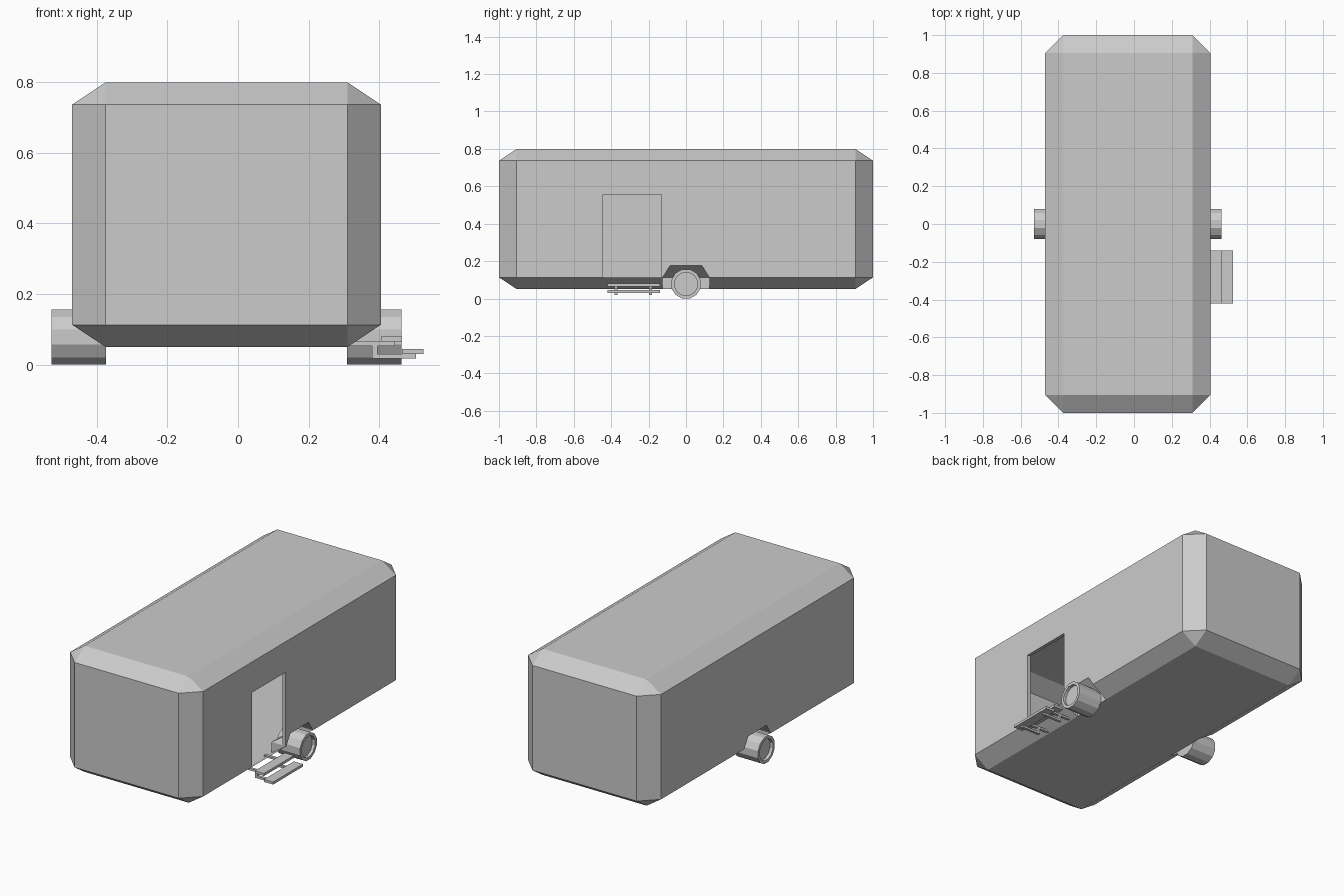
import bpy, bmesh
from math import radians
from mathutils import Matrix, Vector

if "Cube" in bpy.data.objects:
    bpy.data.objects.remove(bpy.data.objects["Cube"])

CX = -0.0325          # body centre line
HALF = 0.4375         # body half width


def finish(bm, name):
    bmesh.ops.recalc_face_normals(bm, faces=bm.faces)
    me = bpy.data.meshes.new(name)
    bm.to_mesh(me)
    bm.free()
    ob = bpy.data.objects.new(name, me)
    bpy.context.collection.objects.link(ob)
    return ob


def hull(name, pts):
    bm = bmesh.new()
    for p in pts:
        bm.verts.new(p)
    bmesh.ops.convex_hull(bm, input=bm.verts)
    bmesh.ops.dissolve_limit(bm, angle_limit=radians(1), verts=bm.verts, edges=bm.edges)
    return finish(bm, name)


def box(name, x, y, z):
    return hull(name, [(a, b, c) for a in x for b in y for c in z])


# Chamfered trailer body
pts = []
for sx in (-1, 1):
    for sy in (-1, 1):
        for sz in (-1, 1):
            full = (HALF, 1.0, 0.375)
            inset = (HALF - 0.095, 0.905, 0.312)
            for k in range(3):
                p = [full[i] if i == k else inset[i] for i in range(3)]
                pts.append((CX + sx * p[0], sy * p[1], 0.425 + sz * p[2]))
body = hull("trailer_body", pts)

# Wheel wells cut into both lower edges
for side, s in (("left", -1), ("right", 1)):
    x0, x1 = CX + s * (HALF - 0.096), CX + s * (HALF + 0.095)
    prof = [(-0.125, -0.05), (0.125, -0.05), (-0.125, 0.113), (0.125, 0.113)]
    roof = [(-0.045, 0.237), (0.045, 0.237)]
    cutter = hull(side + "_well_cutter",
                  [(x0, y, z) for y, z in prof] + [(x1, y, z) for y, z in prof + roof])
    cutter.hide_render = True
    mod = body.modifiers.new(side + "_well", 'BOOLEAN')
    mod.operation = 'DIFFERENCE'
    mod.solver = 'EXACT'
    mod.object = cutter
    bpy.context.view_layer.objects.active = body
    bpy.ops.object.modifier_apply(modifier=mod.name)
    bpy.data.objects.remove(cutter)

# Open doorway in the right wall, with a thin jamb
bm = bmesh.new()
bm.from_mesh(body.data)
wall_x = CX + HALF
for co, no in (((0, 0, 0.555), (0, 0, 1)), ((0, -0.445, 0), (0, 1, 0)), ((0, -0.13, 0), (0, 1, 0))):
    faces = [f for f in bm.faces if f.normal.x > 0.99 and f.calc_center_median().x > wall_x - 0.01]
    geom = faces + list({e for f in faces for e in f.edges}) + list({v for f in faces for v in f.verts})
    bmesh.ops.bisect_plane(bm, geom=geom, dist=1e-5, plane_co=co, plane_no=no)
    bm.normal_update()
door = []
for f in bm.faces:
    c = f.calc_center_bounds()
    if c.x > wall_x - 0.01 and -0.445 < c.y < -0.13 and c.z < 0.555 and f.normal.x > 0.99:
        door.append(f)
bmesh.ops.delete(bm, geom=door, context='FACES_ONLY')
rim = [e for e in bm.edges if e.is_boundary and max(v.co.z for v in e.verts) > 0.2]
ext = bmesh.ops.extrude_edge_only(bm, edges=rim)["geom"]
for v in ext:
    if isinstance(v, bmesh.types.BMVert):
        v.co.x -= 0.02
bm.to_mesh(body.data)
bm.free()

# Wheels: twelve-sided, with a recessed outer face
for side, s in (("left", -1), ("right", 1)):
    bm = bmesh.new()
    turn = (Matrix.Translation((CX + s * 0.4185, 0, 0.078))
            @ Matrix.Rotation(radians(90), 4, 'Y') @ Matrix.Rotation(radians(15), 4, 'Z'))
    bmesh.ops.create_cone(bm, cap_ends=True, segments=12, radius1=0.081, radius2=0.081,
                          depth=0.155, matrix=turn)
    bm.normal_update()
    outer = [f for f in bm.faces if f.normal.x * s > 0.9]
    bmesh.ops.inset_region(bm, faces=outer, thickness=0.018)
    hub = bmesh.ops.extrude_discrete_faces(bm, faces=[]) if not outer else None
    rim = list(outer[0].edges)
    new = bmesh.ops.extrude_face_region(bm, geom=outer)["geom"]
    bmesh.ops.translate(bm, vec=(-s * 0.018, 0, 0),
                        verts=[v for v in new if isinstance(v, bmesh.types.BMVert)])
    old = [f for f in outer if f.is_valid]
    if old:
        bmesh.ops.delete(bm, geom=old, context='FACES_ONLY')
    finish(bm, side + "_wheel")

# Entry steps: two treads on a pair of stepped brackets
box("upper_tread", (0.405, 0.465), (-0.42, -0.14), (0.065, 0.08))
box("lower_tread", (0.465, 0.525), (-0.42, -0.14), (0.03, 0.045))
for i, y in enumerate((-0.375, -0.19)):
    ys = (y - 0.008, y + 0.008)
    box(f"upper_bar_{i}", (0.31, 0.445), ys, (0.053, 0.065))
    box(f"bracket_post_{i}", (0.38, 0.396), ys, (0.018, 0.055))
    box(f"lower_bar_{i}", (0.38, 0.505), ys, (0.018, 0.03))
